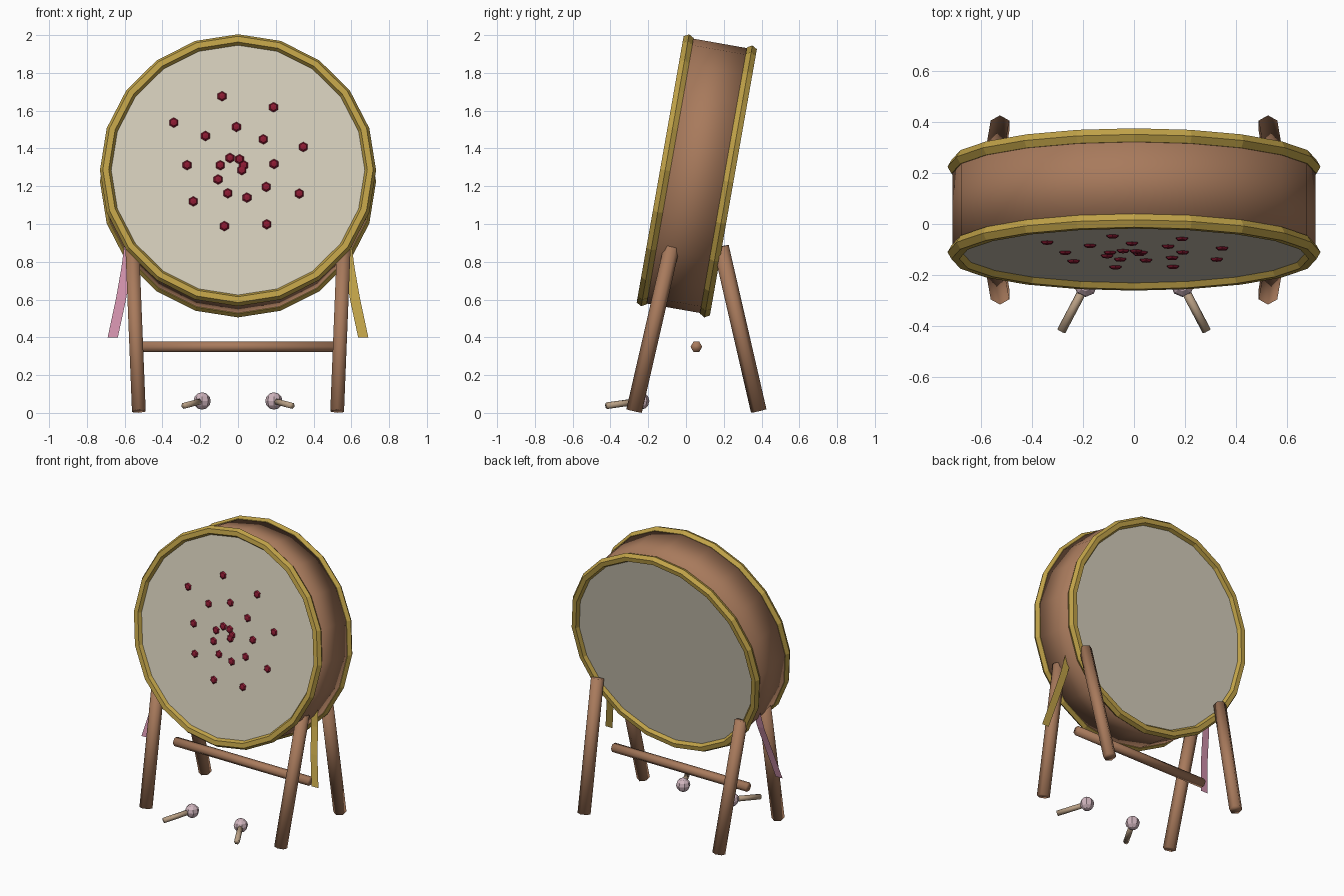
import bpy, bmesh, math
from mathutils import Matrix, Vector

if "Cube" in bpy.data.objects:
    bpy.data.objects.remove(bpy.data.objects["Cube"], do_unlink=True)


def material(name, hex_code):
    def linear(c):
        return c / 12.92 if c <= 0.04045 else ((c + 0.055) / 1.055) ** 2.4
    rgb = [linear(b / 255) for b in bytes.fromhex(hex_code)]
    mat = bpy.data.materials.new(name)
    mat.use_nodes = True
    mat.diffuse_color = (*rgb, 1)
    mat.node_tree.nodes["Principled BSDF"].inputs["Base Color"].default_value = (*rgb, 1)
    return mat


wood = material("brown wood", "a87a5c")
skin = material("cream skin", "d4cdba")
gold = material("gold", "c0a248")
crimson = material("crimson", "8a1a32")
pink = material("pink", "cf90aa")
felt = material("pale pink felt", "d0b5be")
tan = material("tan wood", "b89f84")


def finish(name, bm, mat, matrix=Matrix(), smooth=False):
    mesh = bpy.data.meshes.new(name)
    bm.to_mesh(mesh)
    bm.free()
    mesh.materials.append(mat)
    for p in mesh.polygons:
        p.use_smooth = smooth
    obj = bpy.data.objects.new(name, mesh)
    obj.matrix_world = matrix
    bpy.context.collection.objects.link(obj)
    return obj


def cylinder(name, radius, depth, sides, mat, matrix, smooth=False):
    bm = bmesh.new()
    bmesh.ops.create_cone(bm, cap_ends=True, segments=sides, radius1=radius,
                          radius2=radius, depth=depth)
    return finish(name, bm, mat, matrix, smooth)


def rod(name, start, end, radius, mat, sides=6):
    """Cylinder between two points, with one corner facing along y."""
    a, b = Vector(start), Vector(end)
    z = (b - a).normalized()
    y = Vector((0, 1, 0))
    y = (y - z * y.dot(z)).normalized()
    rot = Matrix((y.cross(z), y, z)).transposed().to_4x4()
    return cylinder(name, radius, (b - a).length, sides, mat,
                    Matrix.Translation((a + b) / 2) @ rot, True)


# Drum: local z points out of the front skin, leaning back
drum = Matrix.Translation((0, 0.057, 1.255)) @ Matrix.Rotation(math.radians(80), 4, "X")
half = 0.17
cylinder("drum_body", 0.712, 2 * half - 0.01, 20, wood, drum, True)
for side, label in ((1, "front"), (-1, "back")):
    end = drum @ Matrix.Translation((0, 0, side * half))
    cylinder(label + "_skin", 0.695, 0.008, 20, skin, end)
    bpy.ops.mesh.primitive_torus_add(major_segments=20, minor_segments=6,
                                     major_radius=0.7, minor_radius=0.031)
    rim = bpy.context.object
    rim.name = label + "_rim"
    rim.matrix_world = end
    rim.data.materials.append(gold)

# Spiral of flattened studs on the front skin
bm = bmesh.new()
for i in range(22):
    r, a = 0.02 + 0.0193 * i, math.radians(41.1 * i)
    place = Matrix.Translation((r * math.cos(a), r * math.sin(a), half + 0.004))
    bmesh.ops.create_uvsphere(bm, u_segments=6, v_segments=4, radius=0.027,
                              matrix=place @ Matrix.Diagonal((1, 1, 0.45, 1)))
finish("spiral_studs", bm, crimson, drum)

# Stand, ribbons and mallets, mirrored left and right
ribbon_path = [(0.57, 0.04, 0.92), (0.59, 0.01, 0.77), (0.62, -0.04, 0.6), (0.663, -0.09, 0.4)]
for s, label in ((1, "left"), (-1, "right")):
    rod(label + "_front_leg", (s * 0.525, -0.275, 0.01), (s * 0.56, -0.075, 0.88), 0.042, wood)
    rod(label + "_back_leg", (s * 0.525, 0.385, 0.01), (s * 0.56, 0.185, 0.88), 0.042, wood)

    bm = bmesh.new()
    rows = [[bm.verts.new((s * x + w, y, z)) for w in (-0.027, 0.027)]
            for x, y, z in ribbon_path]
    for p, q in zip(rows, rows[1:]):
        bm.faces.new((p[0], q[0], q[1], p[1]))
    finish(label + "_ribbon", bm, gold if s > 0 else pink)

    head = (s * 0.19, -0.24, 0.063)
    rod(label + "_mallet_stick", head, (s * 0.285, -0.42, 0.038), 0.018, tan)
    bm = bmesh.new()
    bmesh.ops.create_uvsphere(bm, u_segments=8, v_segments=6, radius=0.046)
    finish(label + "_mallet_head", bm, felt, Matrix.Translation(head))

rod("crossbar", (-0.525, 0.055, 0.35), (0.525, 0.055, 0.35), 0.031, wood)
